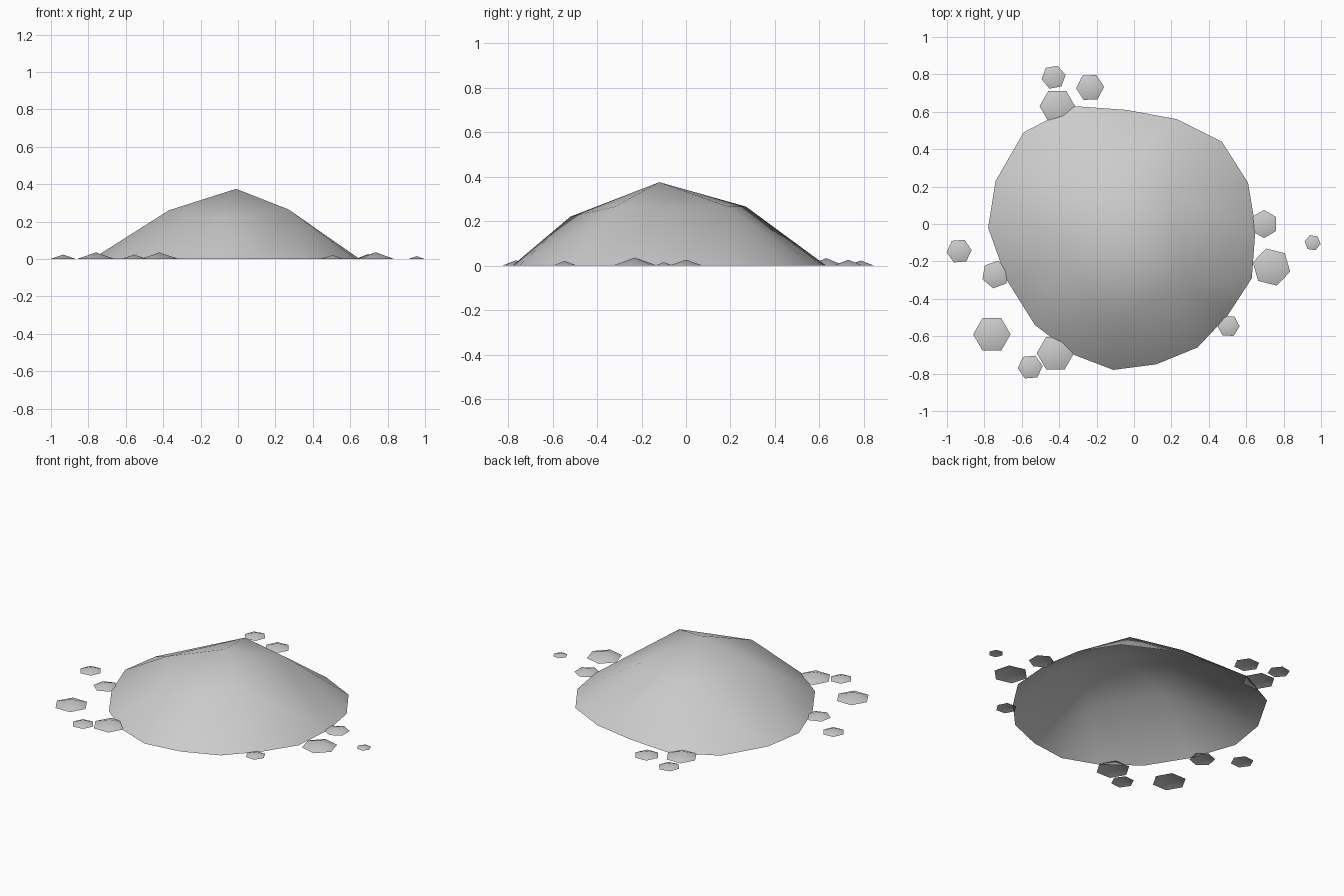
import bpy
from math import cos, sin, radians
from mathutils import Vector
from mathutils.geometry import delaunay_2d_cdt

cube = bpy.data.objects.get("Cube")
if cube:
    bpy.data.objects.remove(cube, do_unlink=True)

stone = bpy.data.materials.new("stone_grey")
stone.use_nodes = True
GREY = (0.6, 0.6, 0.6, 1)
stone.diffuse_color = GREY
bsdf = stone.node_tree.nodes["Principled BSDF"]
bsdf.inputs["Base Color"].default_value = GREY
bsdf.inputs["Roughness"].default_value = 0.9


def add_smooth(name, verts, faces):
    mesh = bpy.data.meshes.new(name)
    mesh.from_pydata(verts, [], faces)
    mesh.materials.append(stone)
    mesh.shade_smooth()
    obj = bpy.data.objects.new(name, mesh)
    bpy.context.collection.objects.link(obj)
    return obj


# Mound: uneven rim, five-cornered shoulder and a single peak, open below
rim = [(-.32, .63), (-.04, .61), (.23, .56), (.47, .44), (.61, .22), (.65, -.02),
       (.63, -.29), (.50, -.49), (.34, -.66), (.12, -.75), (-.11, -.78), (-.32, -.70),
       (-.53, -.54), (-.68, -.30), (-.78, -.02), (-.74, .23), (-.59, .49)]
shoulder = [(-.14, .27, .265), (-.37, -.19, .26), (-.10, -.52, .22),
            (.27, -.32, .265), (.19, .19, .265)]
points = [Vector((x, y, 0)) for x, y in rim] + [Vector(p) for p in shoulder]
points.append(Vector((-.01, -.12, .375)))
n, m = len(rim), len(shoulder)
loops = [(i, (i + 1) % n) for i in range(n)]
loops += [(n + i, n + (i + 1) % m) for i in range(m)]
flat = [p.to_2d() for p in points]
_, _, faces, origins, _, _ = delaunay_2d_cdt(flat, loops, [], 1, 1e-5)
ordered = [points[o[0]] for o in origins]
add_smooth("mound", ordered, faces)

# Pebbles: low six-sided cones (x, y, radius, turn in degrees)
pebbles = [(-.43, .785, .065, 10), (-.235, .73, .075, 3), (-.41, .63, .095, 0),
           (.695, 0, .075, 30), (.955, -.10, .043, -8), (.735, -.23, .103, -14),
           (.505, -.545, .06, -3), (-.76, -.59, .1, 0), (-.935, -.145, .067, 5),
           (-.74, -.27, .075, 20), (-.42, -.69, .1, 0), (-.555, -.765, .067, 5)]
for i, (x, y, r, turn) in enumerate(pebbles):
    corners = [radians(turn + 60 * k) for k in range(6)]
    verts = [(x + r * cos(a), y + r * sin(a), 0) for a in corners] + [(x, y, r * .35)]
    add_smooth(f"pebble_{i + 1}", verts, [(k, (k + 1) % 6, 6) for k in range(6)])
